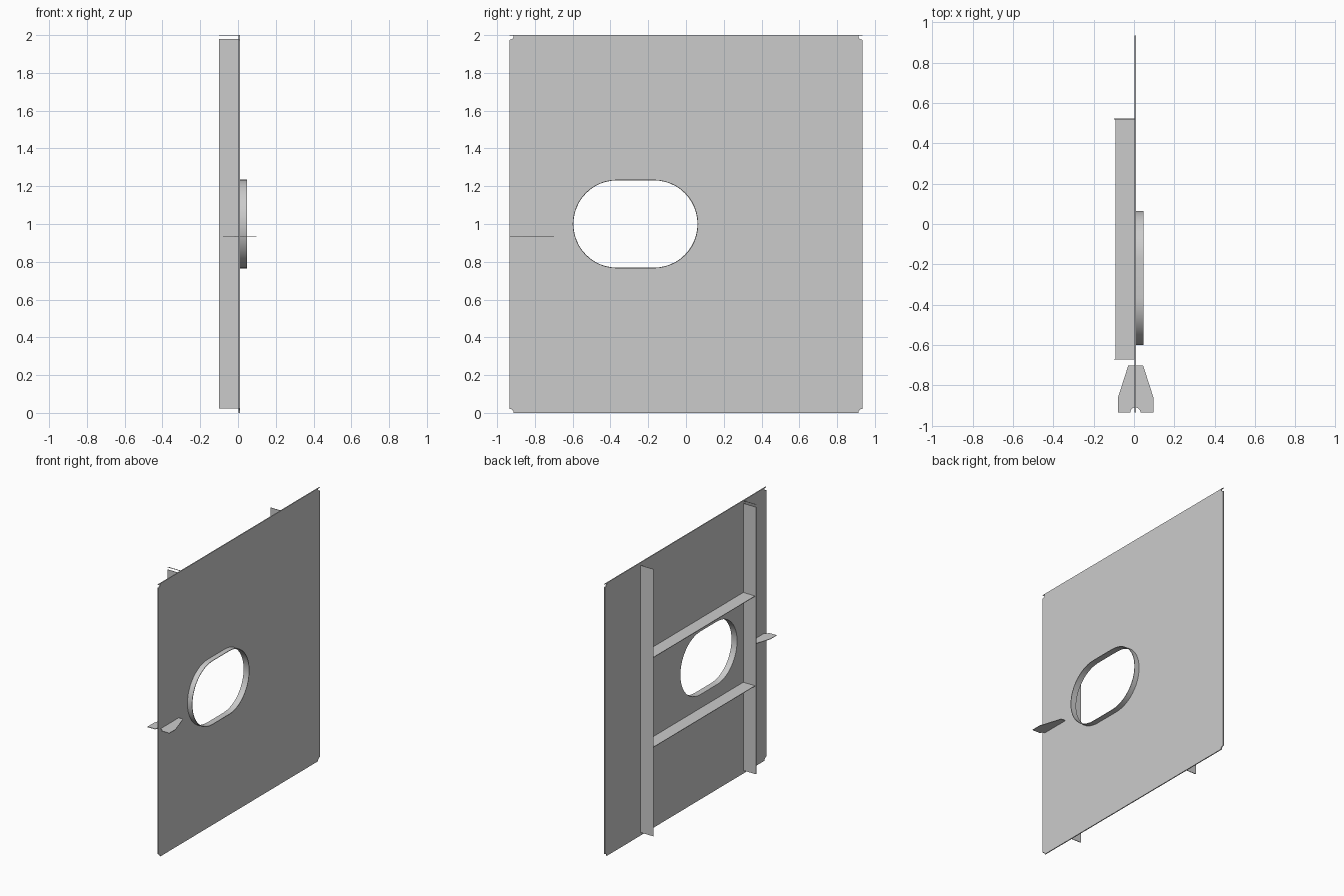
import bpy
import math
from mathutils import Matrix

cube = bpy.data.objects.get("Cube")
if cube:
    bpy.data.objects.remove(cube, do_unlink=True)

# Single steel grey material
steel = bpy.data.materials.new("steel_grey")
steel.use_nodes = True
GREY = (0.6, 0.6, 0.6, 1.0)
steel.diffuse_color = GREY
steel.node_tree.nodes["Principled BSDF"].inputs["Base Color"].default_value = GREY

# Sheet plane: profile (u, v) becomes world (y, z), extruded along x
YZ = Matrix(((0, 0, 1, 0), (1, 0, 0, 0), (0, 1, 0, 0), (0, 0, 0, 1)))


def sheet(name, loops, low, high, frame, smooth=False):
    """Extrude closed outlines (inner ones become holes) from low to high."""
    curve = bpy.data.curves.new(name + "_outline", 'CURVE')
    curve.dimensions = '2D'
    curve.fill_mode = 'BOTH'
    curve.extrude = (high - low) / 2
    for loop in loops:
        spline = curve.splines.new('POLY')
        spline.points.add(len(loop) - 1)
        for point, (u, v) in zip(spline.points, loop):
            point.co = (u, v, 0, 1)
        spline.use_cyclic_u = True
    temp = bpy.data.objects.new(name + "_temp", curve)
    bpy.context.collection.objects.link(temp)
    graph = bpy.context.evaluated_depsgraph_get()
    mesh = bpy.data.meshes.new_from_object(temp.evaluated_get(graph))
    bpy.data.objects.remove(temp, do_unlink=True)
    bpy.data.curves.remove(curve)
    mesh.transform(frame @ Matrix.Translation((0, 0, (low + high) / 2)))
    mesh.name = name
    mesh.materials.clear()
    mesh.materials.append(steel)
    obj = bpy.data.objects.new(name, mesh)
    bpy.context.collection.objects.link(obj)
    mesh.shade_flat()
    if smooth:
        bpy.ops.object.select_all(action='DESELECT')
        obj.select_set(True)
        bpy.context.view_layer.objects.active = obj
        bpy.ops.object.shade_smooth_by_angle(angle=math.radians(30))
    return obj


def rect(u0, u1, v0, v1):
    return [(u0, v0), (u1, v0), (u1, v1), (u0, v1)]


def arc(cu, cv, r, start, end, steps=6):
    angles = [math.radians(start + (end - start) * i / steps) for i in range(steps + 1)]
    return [(cu + r * math.cos(a), cv + r * math.sin(a)) for a in angles]


def stadium(r):
    """Rounded opening with straight top and bottom."""
    return arc(-0.17, 1.0, r, -90, 90, 24) + arc(-0.365, 1.0, r, 90, 270, 24)


# Main plate with corner cut-outs and the rounded opening
W, R, T = 0.934, 0.022, 0.003
right = arc(W, 0, R, 180, 90) + arc(W, 2 - T, R, 270, 180) + [(W - R, 2)]
left = [(-u, v) for u, v in reversed(right)]
sheet("main_plate", [right + left, stadium(0.231)], 0.003, 0.010, YZ)

# Thin strips of the top edge over the corner cut-outs
for side, s in (("front", -1), ("back", 1)):
    u0, u1 = sorted((s * W, s * (W - R)))
    sheet(side + "_top_edge_strip", [rect(u0, u1, 2 - T, 2)], 0.003, 0.010, YZ)

# Collar around the opening
sheet("opening_collar", [stadium(0.235), stadium(0.231)], 0.003, 0.048, YZ, smooth=True)

# Vertical stiffeners, slightly short of the plate's top and bottom
for side, y in (("front", -0.67), ("back", 0.52)):
    sheet(side + "_vertical_stiffener", [rect(y - 0.002, y + 0.002, 0.022, 1.98)],
          -0.10, 0.004, YZ)

# Thin strip above the front stiffener
sheet("front_stiffener_top_strip", [rect(-0.672, -0.668, 2 - T, 2)], -0.10, 0.008, YZ)

# Horizontal stiffeners above and below the opening
for side, z in (("upper", 1.325), ("lower", 0.667)):
    sheet(side + "_horizontal_stiffener", [rect(-0.669, 0.519, z - 0.002, z + 0.002)],
          -0.092, 0.004, YZ)

# Tapered bracket crossing the front edge, with a round notch
bracket = [(0.097, -W), (0.097, -0.862), (0.045, -0.70), (-0.028, -0.70),
           (-0.08, -0.862), (-0.08, -W)] + arc(0.007, -W, 0.025, 180, 0, 10)
sheet("edge_bracket", [bracket], 0.931, 0.935, Matrix.Identity(4))
